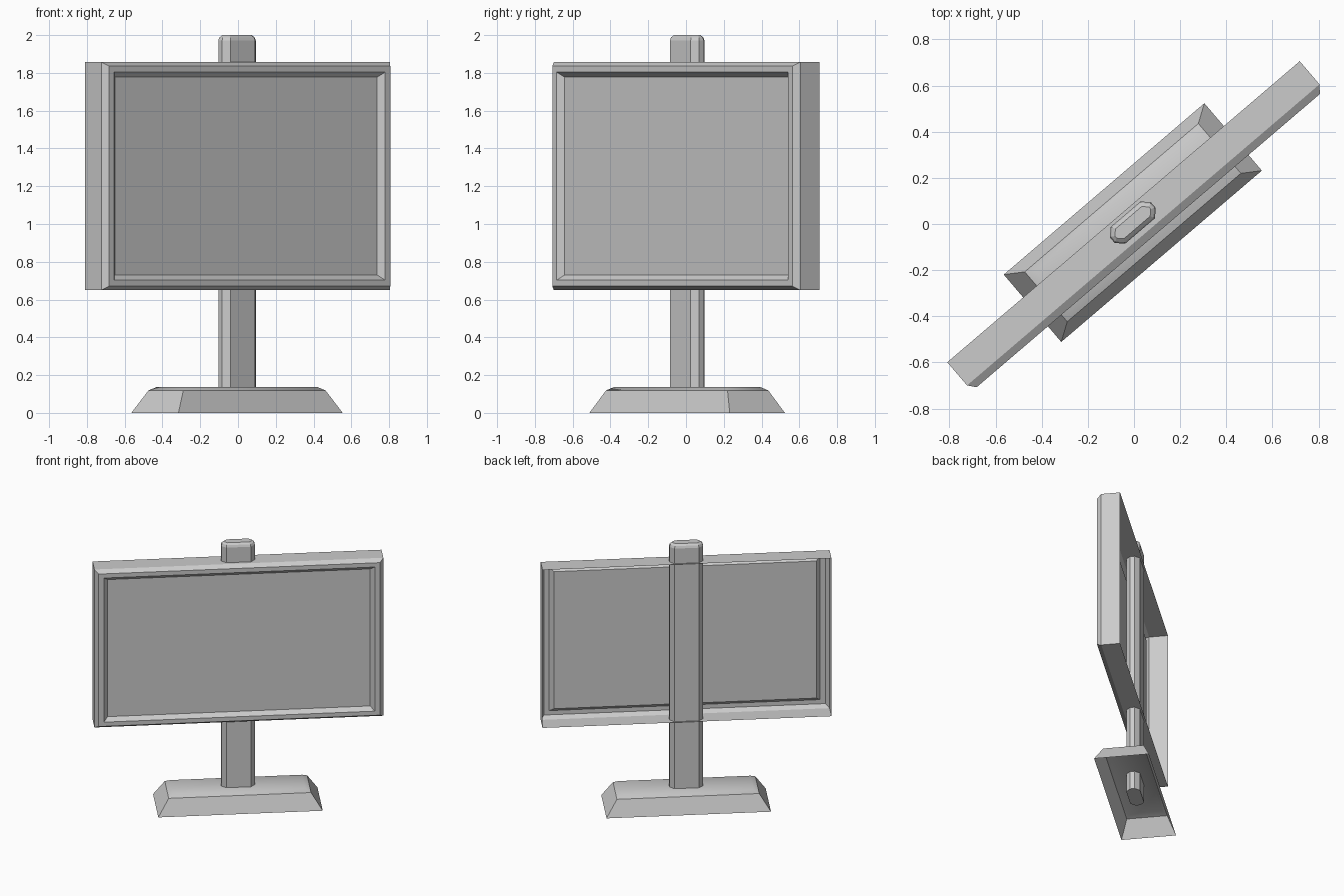
import bpy, math

if "Cube" in bpy.data.objects:
    bpy.data.objects.remove(bpy.data.objects["Cube"])

TURN = math.radians(40.5)   # whole sign is turned about z


def loft(name, rings, cap_start=False, cap_end=True):
    """Skin equal-sized closed rings of points, optionally capping the ends."""
    n = len(rings[0])
    verts = [p for r in rings for p in r]
    faces = []
    for k in range(len(rings) - 1):
        a, b = k * n, (k + 1) * n
        for i in range(n):
            j = (i + 1) % n
            faces.append((a + i, a + j, b + j, b + i))
    if cap_start:
        faces.append(tuple(reversed(range(n))))
    if cap_end:
        faces.append(tuple(range(len(verts) - n, len(verts))))
    me = bpy.data.meshes.new(name)
    me.from_pydata(verts, [], faces)
    me.update()
    ob = bpy.data.objects.new(name, me)
    bpy.context.collection.objects.link(ob)
    ob.rotation_euler.z = TURN
    return ob


def rect(a, b):
    return [(-a, -b), (a, -b), (a, b), (-a, b)]


def octagon(a, b, c):
    return [(-a + c, -b), (a - c, -b), (a, -b + c), (a, b - c),
            (a - c, b), (-a + c, b), (-a, b - c), (-a, -b + c)]


OFF = 0.008   # base and post sit slightly behind the turning axis

# Base: hollow tapered foot with a softened top
base_profile = [(0.572, 0.192, 0.0), (0.495, 0.142, 0.119), (0.458, 0.114, 0.138)]
base = loft("base", [[(x, y + OFF, z) for x, y in rect(a, b)]
                     for a, b, z in base_profile])
for f in base.data.polygons:
    f.use_smooth = f.index >= 4

# Post: long chamfered column with bevelled tip
post_profile = [(0.0, 0.0), (0.0, 1.972), (0.006, 1.988), (0.02, 2.0)]
loft("post", [[(x, y + OFF, z) for x, y in
               octagon(0.117 - i, 0.048 - i, 0.032 - i * 0.5)]
              for i, z in post_profile], cap_start=True)

# Board: open-backed shell, chamfered rim, recessed panel
MID, HALF = 1.2535, 0.6035
board_profile = [   # half width, inset in height, depth
    (1.005, 0.0, 0.070),
    (1.005, 0.0, -0.062),
    (0.979, 0.021, -0.095),
    (0.943, 0.053, -0.095),
    (0.913, 0.080, -0.065),
]
loft("board", [[(x, d, MID + z) for x, z in rect(w, HALF - i)]
               for w, i, d in board_profile])
